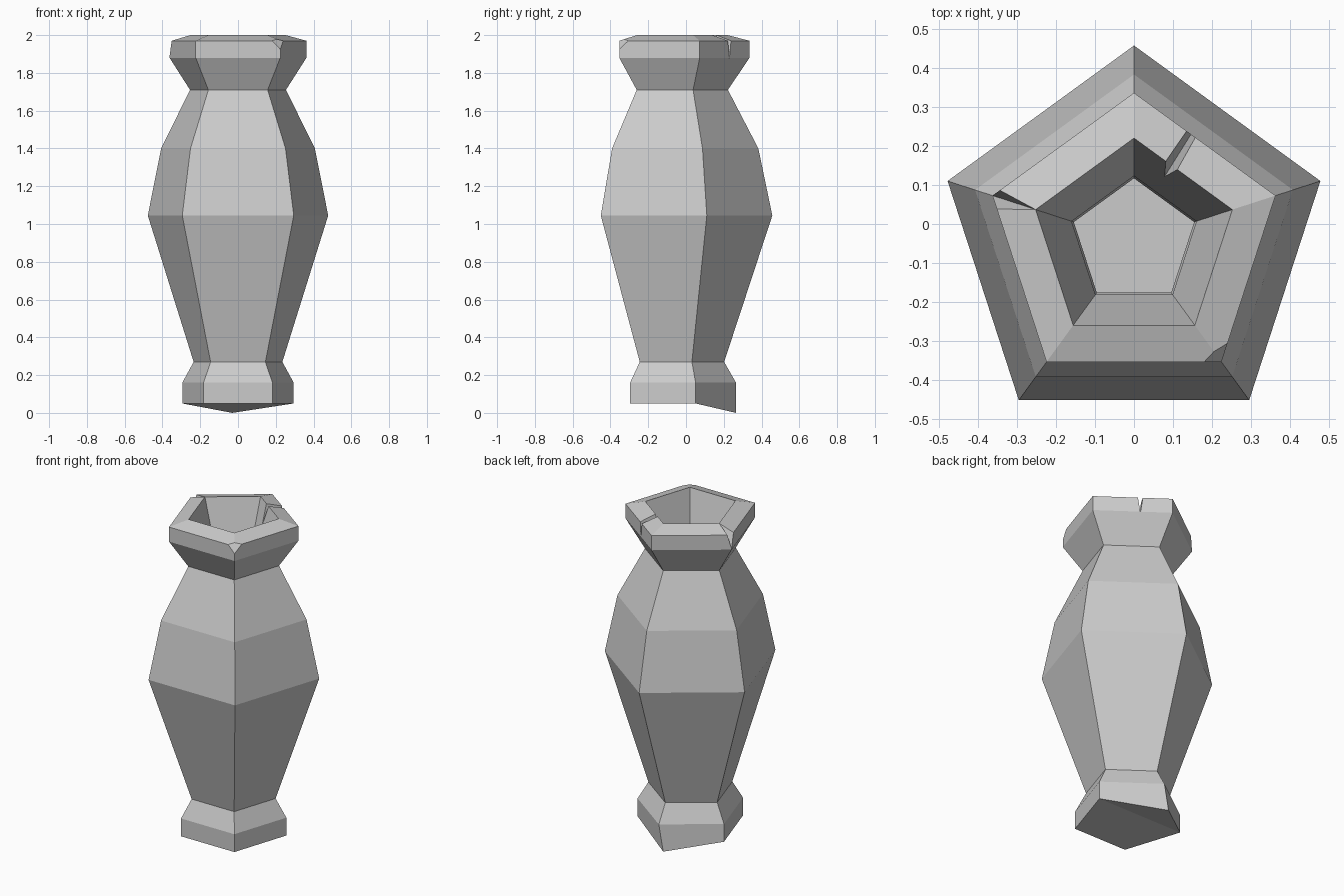
import bpy, bmesh, math
from mathutils import Vector

cube = bpy.data.objects.get("Cube")
if cube:
    bpy.data.objects.remove(cube, do_unlink=True)

SIDES = 5
CENTRE_Y = -0.045

clay = bpy.data.materials.new("grey clay")
clay.use_nodes = True
grey = (0.6, 0.6, 0.6, 1)
clay.diffuse_color = grey
clay.node_tree.nodes["Principled BSDF"].inputs["Base Color"].default_value = grey


def make_object(name, bm):
    bmesh.ops.recalc_face_normals(bm, faces=bm.faces)
    mesh = bpy.data.meshes.new(name)
    bm.to_mesh(mesh)
    bm.free()
    mesh.materials.append(clay)
    obj = bpy.data.objects.new(name, mesh)
    bpy.context.collection.objects.link(obj)
    return obj


def ring(bm, radius, z):
    angles = [math.pi / 2 + math.tau * i / SIDES for i in range(SIDES)]
    return [bm.verts.new((radius * math.cos(a), CENTRE_Y + radius * math.sin(a), z))
            for a in angles]


# Hollow vase: (corner radius, height) from the foot, over the rim, to the inner floor
outside = [(0.31, 0.05), (0.31, 0.16), (0.247, 0.27), (0.502, 1.045),
           (0.428, 1.4), (0.267, 1.71), (0.381, 1.88), (0.381, 1.97)]
inside = [(0.265, 2.0), (0.168, 1.71), (0.335, 1.37), (0.4, 1.04),
          (0.162, 0.28), (0.2, 0.15)]
bm = bmesh.new()
rings = [ring(bm, r, z) for r, z in outside + inside]
for low, high in zip(rings, rings[1:]):
    for i in range(SIDES):
        j = (i + 1) % SIDES
        bm.faces.new((low[i], low[j], high[j], high[i]))
bm.faces.new(rings[-1])

# Underside, with the back corner of the foot sagging to the ground
back, left, front_left, front_right, right = rings[0]
back.co += Vector((-0.03, 0, -0.05))
bm.faces.new((left, front_left, front_right, right))
bm.faces.new((left, right, back))

# Chipped front corner of the rim
a, b, c = Vector((0.24, -0.305, 1.97)), Vector((0.18, -0.353, 1.97)), Vector((0.224, -0.353, 1.925))
normal = (b - a).cross(c - a).normalized()
if normal.z < 0:
    normal.negate()
cut = bmesh.ops.bisect_plane(bm, geom=bm.verts[:] + bm.edges[:] + bm.faces[:],
                             plane_co=a, plane_no=normal, clear_outer=True)
edges = [e for e in cut["geom_cut"] if isinstance(e, bmesh.types.BMEdge)]
bmesh.ops.contextual_create(bm, geom=edges)
vase = make_object("vase", bm)


def cutter(name, points):
    bm = bmesh.new()
    for p in points:
        bm.verts.new(p)
    bmesh.ops.convex_hull(bm, input=bm.verts)
    obj = make_object(name, bm)
    obj.hide_render = True
    obj.hide_viewport = True
    mod = vase.modifiers.new(name, 'BOOLEAN')
    mod.operation = 'DIFFERENCE'
    mod.solver = 'EXACT'
    mod.object = obj


# V notch through the back left of the rim
along = Vector((0.53, 0.85, 0))
across = Vector((0.85, -0.53, 0))
middle = Vector((0.118, 0.185, 0))
notch = []
for reach in (-0.11, 0.15):
    spot = middle + along * reach
    notch += [spot + Vector((0, 0, 1.875)),
              spot + across * 0.021 + Vector((0, 0, 2.02)),
              spot - across * 0.021 + Vector((0, 0, 2.02))]
cutter("notch_cutter", notch)

# Tapering crack at the right corner of the rim
tip = Vector((-0.252, 0.037, 2.0))
ends = [Vector(p) for p in ((-0.345, 0.088, 1.972), (-0.355, 0.037, 1.972),
                            (-0.363, 0.073, 1.885))]
far = [tip + (p - tip) * 1.5 for p in ends]
cutter("crack_cutter", [tip] + far + [far[0] + Vector((0, 0, 0.08)),
                                     far[1] + Vector((0, 0, 0.08))])
